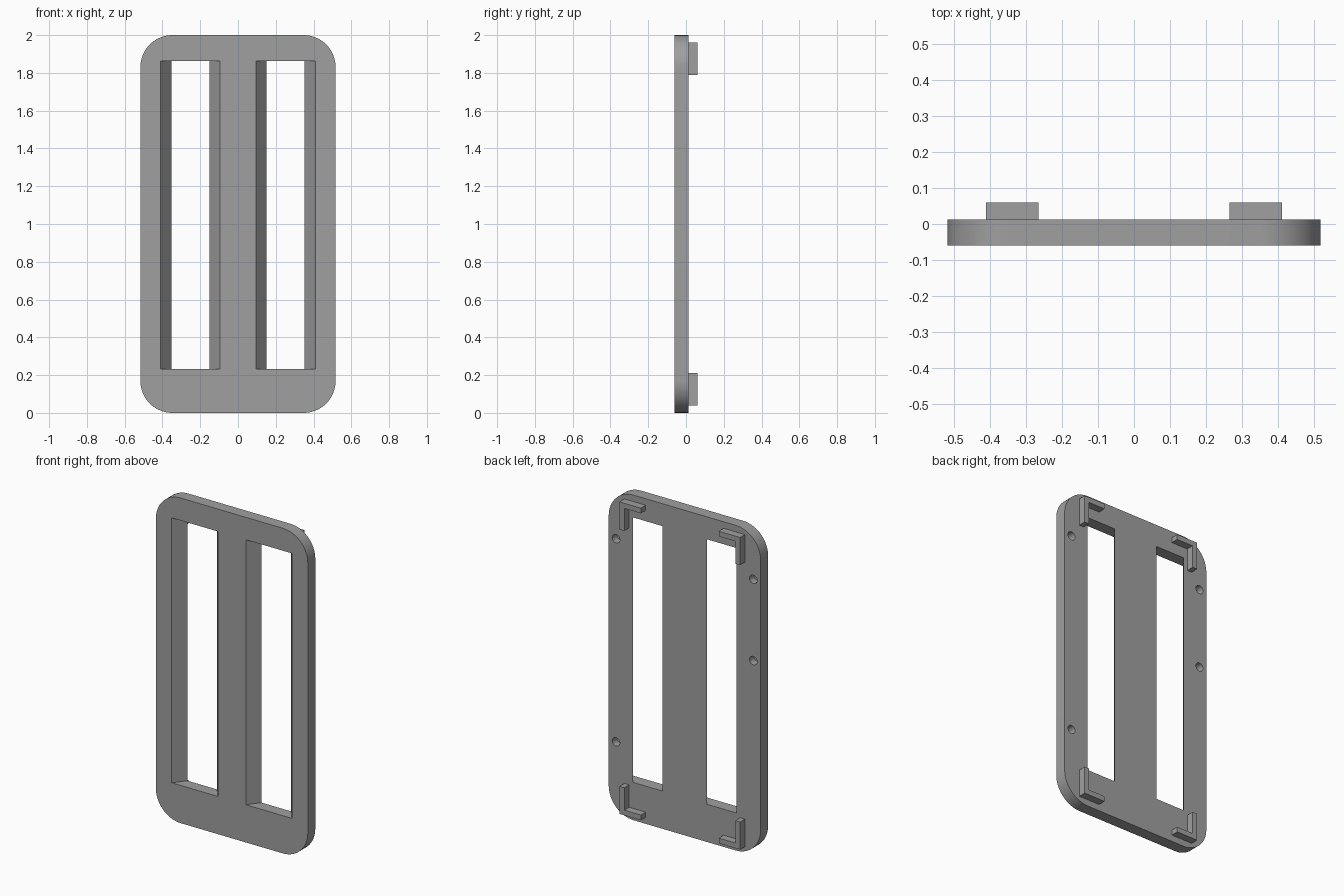
import bpy
import bmesh
import math

cube = bpy.data.objects.get("Cube")
if cube:
    bpy.data.objects.remove(cube, do_unlink=True)

HALF_W, HEIGHT, RADIUS = 0.517, 2.0, 0.17
FRONT, BACK, TAB_BACK = -0.06, 0.013, 0.06

GREY = (0.35, 0.35, 0.35, 1)
grey = bpy.data.materials.new("plain grey")
grey.use_nodes = True
grey.diffuse_color = GREY
grey.node_tree.nodes["Principled BSDF"].inputs["Base Color"].default_value = GREY


def add_prism(bm, front_pts, y0, y1, back_pts=None):
    """Solid between an x-z outline at y0 and a matching one at y1."""
    a = [bm.verts.new((x, y0, z)) for x, z in front_pts]
    b = [bm.verts.new((x, y1, z)) for x, z in (back_pts or front_pts)]
    n = len(a)
    bm.faces.new(a)
    bm.faces.new(b[::-1])
    for i in range(n):
        j = (i + 1) % n
        bm.faces.new((a[j], a[i], b[i], b[j]))


def make_object(name, bm):
    bmesh.ops.recalc_face_normals(bm, faces=bm.faces[:])
    mesh = bpy.data.meshes.new(name)
    bm.to_mesh(mesh)
    bm.free()
    mesh.materials.append(grey)
    obj = bpy.data.objects.new(name, mesh)
    bpy.context.collection.objects.link(obj)
    return obj


def arc(cx, cz, r, start, sweep, steps):
    return [(cx + r * math.cos(start + sweep * i / steps),
             cz + r * math.sin(start + sweep * i / steps)) for i in range(steps + 1)]


def rect(cx, half, z0, z1):
    return [(cx - half, z0), (cx + half, z0), (cx + half, z1), (cx - half, z1)]


# Rounded plate
outline = []
for k, (sx, top) in enumerate([(1, 1), (-1, 1), (-1, 0), (1, 0)]):
    cz = HEIGHT - RADIUS if top else RADIUS
    outline += arc(sx * (HALF_W - RADIUS), cz, RADIUS, k * math.pi / 2, math.pi / 2, 16)
bm = bmesh.new()
add_prism(bm, outline, FRONT, BACK)
plate = make_object("plate", bm)

# Cutters: two slots narrowing to the back, and four blind screw holes
bm = bmesh.new()
front_half, back_half, over = 0.157, 0.1, 0.02
flare = (front_half - back_half) / (BACK - FRONT) * over
for cx in (-0.252, 0.252):
    add_prism(bm, rect(cx, front_half + flare, 0.232, 1.862), FRONT - over, BACK + over,
              rect(cx, back_half - flare, 0.232, 1.862))
for x, z in [(0.467, 1.7), (0.467, 0.45), (-0.467, 1.7), (-0.467, 1.2)]:
    add_prism(bm, arc(x, z, 0.026, 0, math.tau, 24)[:-1], BACK - 0.045, BACK + over)
cutter = make_object("slot_and_hole_cutter", bm)
cutter.hide_render = True

cut = plate.modifiers.new("cut", "BOOLEAN")
cut.operation = "DIFFERENCE"
cut.solver = "EXACT"
cut.object = cutter
bpy.context.view_layer.objects.active = plate
plate.select_set(True)
bpy.ops.object.modifier_apply(modifier=cut.name)
bpy.data.objects.remove(cutter, do_unlink=True)
bpy.ops.object.shade_smooth_by_angle(angle=math.radians(30))

# L-shaped corner tabs on the back
OUT, IN, EDGE, LEG, T = 0.41, 0.265, 0.04, 0.21, 0.032
ell = [(OUT, EDGE), (OUT, LEG), (OUT - T, LEG), (OUT - T, EDGE + T), (IN, EDGE + T), (IN, EDGE)]
for side, sx in (("left", 1), ("right", -1)):
    for level in ("lower", "upper"):
        pts = [(sx * x, z if level == "lower" else HEIGHT - z) for x, z in ell]
        bm = bmesh.new()
        add_prism(bm, pts, BACK - 0.003, TAB_BACK)
        make_object(f"{level}_{side}_corner_tab", bm)
